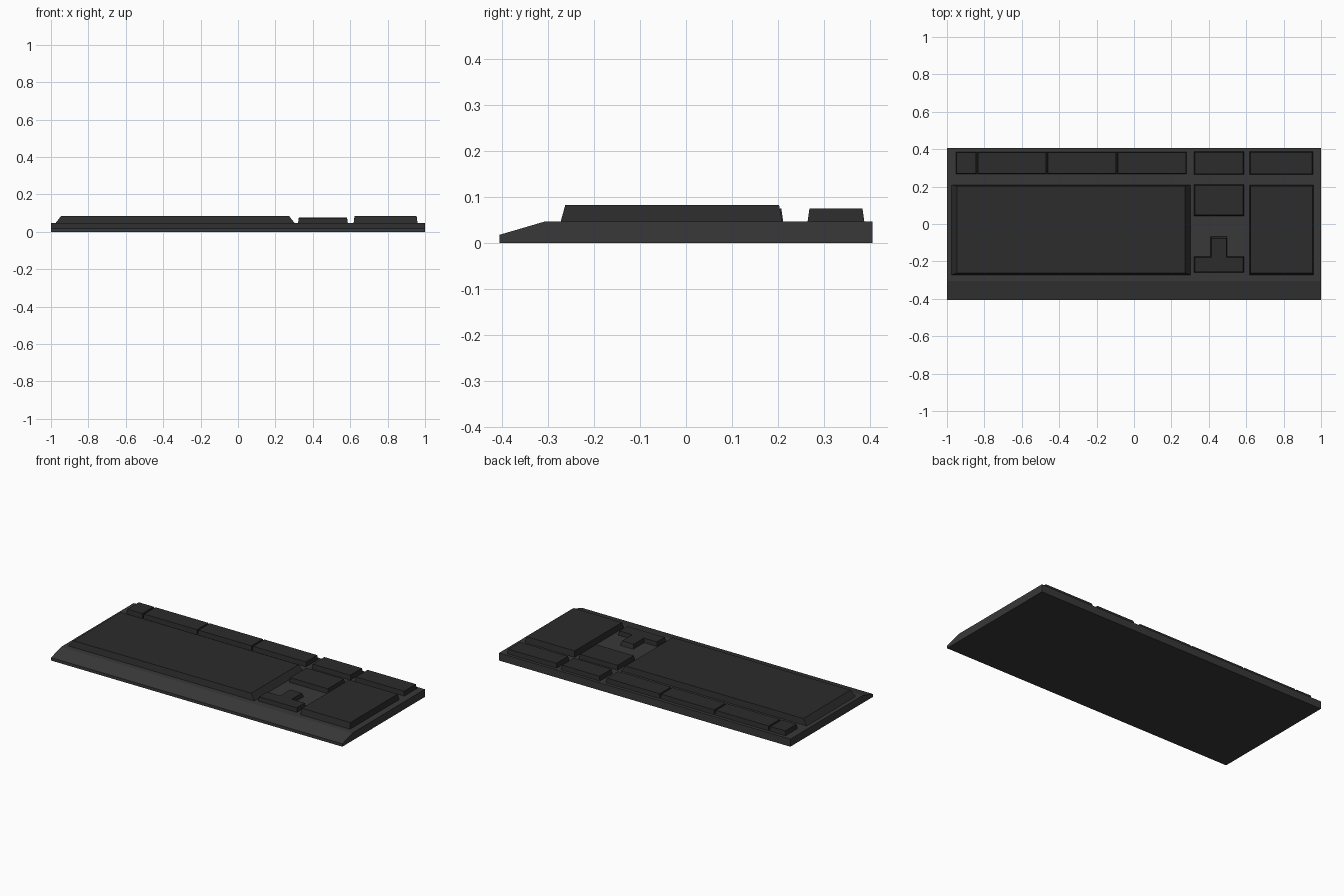
import bpy, bmesh

if "Cube" in bpy.data.objects:
    bpy.data.objects.remove(bpy.data.objects["Cube"])


def material(name, grey):
    m = bpy.data.materials.new(name)
    m.diffuse_color = (grey, grey, grey, 1)
    m.use_nodes = True
    m.node_tree.nodes["Principled BSDF"].inputs["Base Color"].default_value = m.diffuse_color
    return m


case_mat = material("case_grey", 0.04)
key_mat = material("key_grey", 0.025)


def loft(name, bottom, top, mat):
    """Closed solid between two matching outlines of 3D points."""
    bm = bmesh.new()
    a = [bm.verts.new(p) for p in bottom]
    b = [bm.verts.new(p) for p in top]
    n = len(a)
    for i in range(n):
        j = (i + 1) % n
        bm.faces.new((a[i], a[j], b[j], b[i]))
    bm.faces.new(a[::-1])
    bm.faces.new(b)
    bmesh.ops.recalc_face_normals(bm, faces=bm.faces)
    me = bpy.data.meshes.new(name)
    bm.to_mesh(me)
    bm.free()
    me.materials.append(mat)
    ob = bpy.data.objects.new(name, me)
    bpy.context.collection.objects.link(ob)
    return ob


DECK = 0.047


def key_block(name, x0, x1, y0, y1, z, side=0.004, front=0.004, back=0.004):
    """Tapered block of keys resting on the case deck."""
    base = [(x0, y0), (x1, y0), (x1, y1), (x0, y1)]
    top = [(x0 + side, y0 + front), (x1 - side, y0 + front),
           (x1 - side, y1 - back), (x0 + side, y1 - back)]
    return loft(name, [(x, y, DECK) for x, y in base],
                [(x, y, z) for x, y in top], key_mat)


# Case: side profile with sloped front lip, extruded across the width
profile = [(-0.405, 0), (0.405, 0), (0.405, DECK), (-0.306, DECK), (-0.405, 0.018)]
loft("case", [(-1, y, z) for y, z in profile], [(1, y, z) for y, z in profile], case_mat)

# Large key fields
key_block("main_keys", -0.975, 0.302, -0.272, 0.209, 0.083, 0.028, 0.01, 0.007)
key_block("number_pad", 0.618, 0.96, -0.272, 0.209, 0.083, 0.005, 0.01, 0.007)

# Escape key and three groups of function keys
key_block("escape_key", -0.952, -0.842, 0.266, 0.385, 0.075)
for i in range(3):
    x = -0.838 + i * 0.374
    key_block(f"function_keys_{i + 1}", x, x + 0.371, 0.266, 0.385, 0.075)

# Navigation blocks and the panel above the number pad
key_block("system_keys", 0.321, 0.587, 0.264, 0.387, 0.075)
key_block("indicator_panel", 0.618, 0.957, 0.264, 0.387, 0.075)
key_block("navigation_keys", 0.321, 0.587, 0.044, 0.211, 0.075)


# Arrow keys: inverted T outline, slightly tapered
def tee(t, z):
    half, stem, cx = 0.133 - t, 0.044 - t, 0.454
    y0, y1, y2 = -0.26 + t, -0.174 - t, -0.068 - 2.5 * t
    pts = [(-half, y0), (half, y0), (half, y1), (stem, y1),
           (stem, y2), (-stem, y2), (-stem, y1), (-half, y1)]
    return [(cx + x, y, z) for x, y in pts]


loft("arrow_keys", tee(0, DECK), tee(0.004, 0.073), key_mat)
